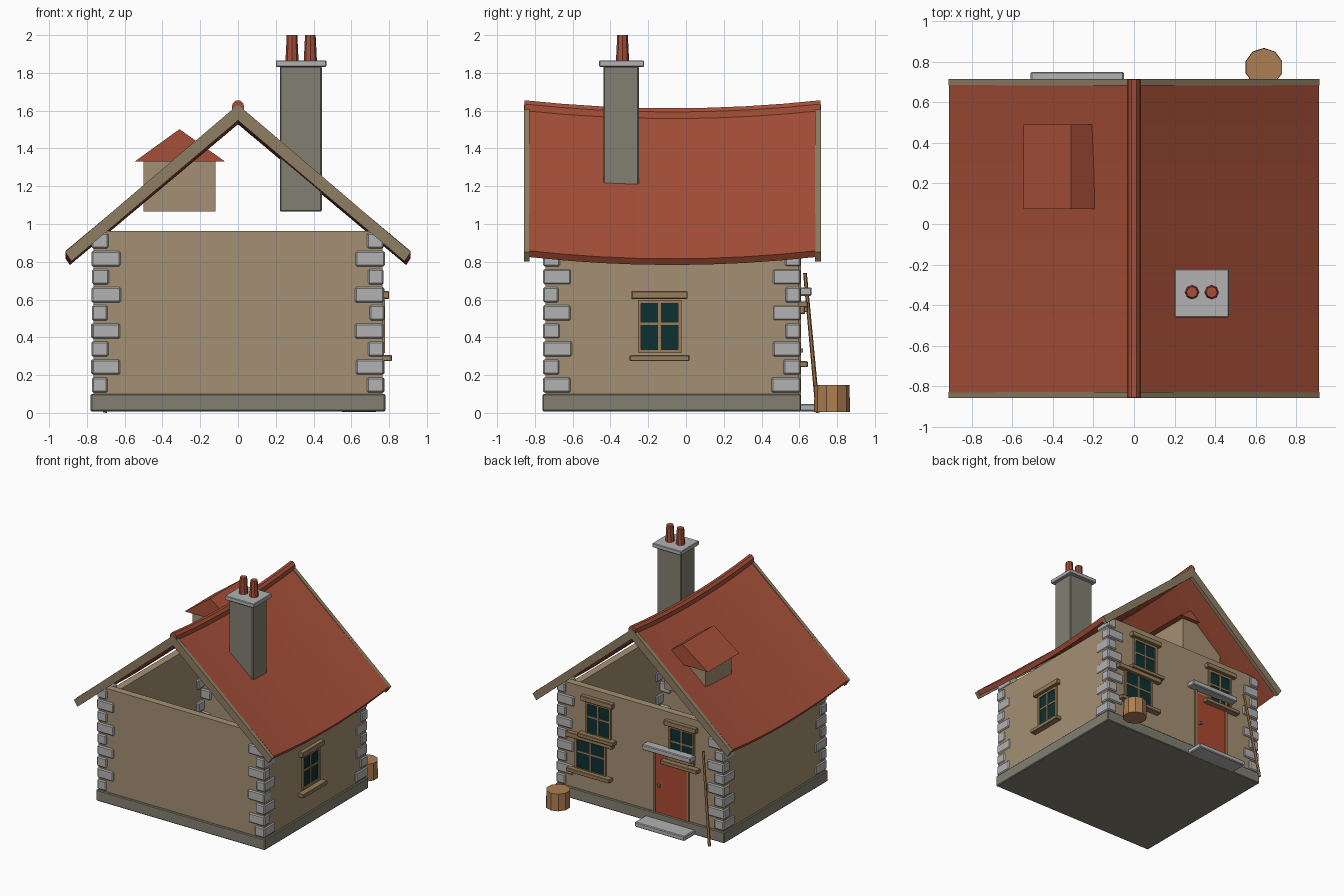
import bpy, bmesh, math, random
from mathutils import Vector

if "Cube" in bpy.data.objects:
    bpy.data.objects.remove(bpy.data.objects["Cube"])

random.seed(4)


def material(name, r, g, b):
    m = bpy.data.materials.new(name)
    m.diffuse_color = [(c / 255 / 12.92 if c < 11 else ((c / 255 + 0.055) / 1.055) ** 2.4)
                       for c in (r, g, b)] + [1]
    m.use_nodes = True
    m.node_tree.nodes["Principled BSDF"].inputs["Base Color"].default_value = m.diffuse_color
    return m


PLASTER = material("plaster", 164, 144, 115)
STONE = material("pale_stone", 178, 178, 180)
BASE = material("grey_stone", 130, 128, 113)
TILE = material("red_tile", 166, 79, 56)
DOOR = material("door_red", 172, 74, 48)
WOOD = material("wood_trim", 152, 125, 90)
BOARD = material("roof_board", 143, 126, 99)
LOG = material("log", 174, 126, 82)
GLASS = material("dark_glass", 13, 48, 48)


def finish(name, bm, mat, bevel=0):
    bmesh.ops.recalc_face_normals(bm, faces=bm.faces)
    me = bpy.data.meshes.new(name)
    bm.to_mesh(me)
    bm.free()
    me.materials.append(mat)
    ob = bpy.data.objects.new(name, me)
    bpy.context.collection.objects.link(ob)
    if bevel:
        mod = ob.modifiers.new("bevel", 'BEVEL')
        mod.width = bevel
        mod.segments = 1
    return ob


def box(name, x, y, z, mat, bevel=0):
    """Box from (min, max) ranges."""
    bm = bmesh.new()
    bmesh.ops.create_cube(bm, size=1)
    for v in bm.verts:
        v.co = [r[0] + (c + 0.5) * (r[1] - r[0]) for c, r in zip(v.co, (x, y, z))]
    return finish(name, bm, mat, bevel)


def sweep(name, profile, y0, y1, mat, steps=1, sag=0):
    """Extrude an (x, z) outline along y, dipping in the middle."""
    bm = bmesh.new()
    rings = []
    for i in range(steps + 1):
        t = i / steps
        dip = sag * 4 * t * (1 - t)
        rings.append([bm.verts.new((x, y0 + t * (y1 - y0), z - dip)) for x, z in profile])
    n = len(profile)
    for a, b in zip(rings, rings[1:]):
        for i in range(n):
            bm.faces.new((a[i], a[(i + 1) % n], b[(i + 1) % n], b[i]))
    bm.faces.new(rings[0])
    bm.faces.new(rings[-1])
    return finish(name, bm, mat)


def rod(name, a, b, r1, r2, sides, mat):
    """Tapered cylinder between two points."""
    a, b = Vector(a), Vector(b)
    bm = bmesh.new()
    bmesh.ops.create_cone(bm, cap_ends=True, segments=sides, radius1=r1, radius2=r2,
                          depth=(b - a).length)
    ob = finish(name, bm, mat)
    ob.location = (a + b) / 2
    ob.rotation_euler = (b - a).to_track_quat('Z', 'Y').to_euler()
    return ob


# Foundation and open-topped walls
X, Y0, Y1, T = 0.765, -0.745, 0.595, 0.06
box("foundation", (-0.78, 0.78), (-0.76, 0.61), (0.008, 0.1), BASE, 0.006)
box("front_wall", (-X, X), (Y0, Y0 + T), (0.1, 0.962), PLASTER)
box("back_wall", (-X, X), (Y1 - T, Y1), (0.1, 0.962), PLASTER)
for s, name in ((-1, "left_wall"), (1, "right_wall")):
    box(name, sorted((s * X, s * (X - T))), (Y0 + T, Y1 - T), (0.1, 0.875), PLASTER)

# Corner stones, alternating long and short
for sx in (-1, 1):
    for sy, yc in ((-1, -0.757), (1, 0.607)):
        for i in range(9):
            lx, ly = (0.085, 0.15) if i % 2 == 0 else (0.152, 0.085)
            lx += random.uniform(-0.006, 0.006)
            ly += random.uniform(-0.006, 0.006)
            out = 0.774 + random.uniform(-0.004, 0.004)
            z = 0.107 + i * 0.0955
            box("corner_stone", sorted((sx * out, sx * (out - lx))),
                sorted((yc, yc - sy * ly)), (z, z + 0.081), STONE, 0.008)


# Windows: u runs along the wall, d is the distance out of the wall
def window(side, uc, zc, w, lintel, sill, lintel_w, sill_w):
    def part(name, u, d, z, mat, bevel=0):
        if side == "right":
            box(name, (X + d[0], X + d[1]), (uc + u[0], uc + u[1]), z, mat, bevel)
        else:
            box(name, (uc + u[0], uc + u[1]), (Y1 + d[0], Y1 + d[1]), z, mat, bevel)
    h, f = 0.122, 0.018
    part("window_glass", (-w, w), (-0.02, 0.004), (zc - h, zc + h), GLASS)
    for s in (-1, 1):
        part("window_jamb", sorted((s * w, s * (w + f))), (-0.02, 0.014),
             (zc - h - f, zc + h + f), WOOD)
        part("window_rail", (-w, w), (-0.02, 0.014),
             sorted((zc + s * h, zc + s * (h + f))), WOOD)
    part("window_mullion", (-0.007, 0.007), (-0.01, 0.01), (zc - h, zc + h), WOOD)
    part("window_crossbar", (-w, w), (-0.01, 0.009), (zc + 0.008, zc + 0.022), WOOD)
    part("window_lintel", (-lintel_w, lintel_w), (-0.02, 0.035),
         (lintel - 0.021, lintel + 0.021), WOOD, 0.004)
    part("window_sill", (-sill_w, sill_w), (-0.02, 0.05),
         (sill - 0.016, sill + 0.016), WOOD, 0.004)


window("right", -0.14, 0.457, 0.097, 0.624, 0.29, 0.148, 0.158)
window("back", 0.39, 0.715, 0.1, 0.88, 0.575, 0.148, 0.165)
window("back", -0.38, 0.715, 0.1, 0.88, 0.55, 0.148, 0.17)
window("back", 0.46, 0.4, 0.125, 0.545, 0.258, 0.215, 0.2)

# Door with frame, stone lintel, step and handle
box("door", (-0.43, -0.14), (Y1 - 0.02, Y1 + 0.007), (0.1, 0.6), DOOR)
for x in (-0.45, -0.14):
    box("door_jamb", (x, x + 0.02), (Y1 - 0.02, Y1 + 0.014), (0.1, 0.62), WOOD)
box("door_handle", (-0.185, -0.165), (Y1, Y1 + 0.025), (0.32, 0.34), BASE)
box("door_lintel", (-0.505, -0.055), (Y1 - 0.02, 0.665), (0.62, 0.665), STONE, 0.006)
box("door_step", (-0.51, -0.05), (0.6, 0.75), (0.008, 0.048), STONE, 0.006)

# Sagging roof, ridge cap and gable boards
roof = [(0, 1.622), (0.912, 0.858), (0.89, 0.825), (0, 1.57), (-0.89, 0.825), (-0.912, 0.858)]
sweep("roof", roof, -0.83, 0.685, TILE, 8, 0.042)
ridge = [(-0.032, 1.60), (-0.03, 1.635), (-0.012, 1.655), (0.012, 1.655), (0.03, 1.635), (0.032, 1.60)]
sweep("ridge_cap", ridge, -0.855, 0.712, TILE, 8, 0.042)
board = [(0, 1.632), (0.915, 0.852), (0.882, 0.802), (0, 1.548), (-0.882, 0.802), (-0.915, 0.852)]
sweep("front_gable_board", board, -0.858, -0.828, BOARD)
sweep("back_gable_board", board, 0.683, 0.716, BOARD)

# Dormer
box("dormer_body", (-0.5, -0.12), (0.115, 0.455), (1.065, 1.335), PLASTER)
sweep("dormer_roof", [(-0.545, 1.332), (-0.07, 1.332), (-0.31, 1.502)], 0.075, 0.49, TILE)

# Chimney with cap and two pots
box("chimney", (0.222, 0.444), (-0.438, -0.25), (1.065, 1.835), BASE, 0.006)
box("chimney_cap", (0.2, 0.468), (-0.46, -0.222), (1.832, 1.866), STONE, 0.004)
for x in (0.286, 0.383):
    rod("chimney_pot", (x, -0.336, 1.86), (x, -0.336, 2.0), 0.035, 0.028, 8, TILE)

# Chopping log and leaning pole
rod("chopping_log", (0.64, 0.773, 0.005), (0.64, 0.773, 0.147), 0.095, 0.093, 10, LOG)
rod("leaning_pole", (-0.705, 0.698, 0.002), (-0.6, 0.63, 0.74), 0.012, 0.01, 6, LOG)
